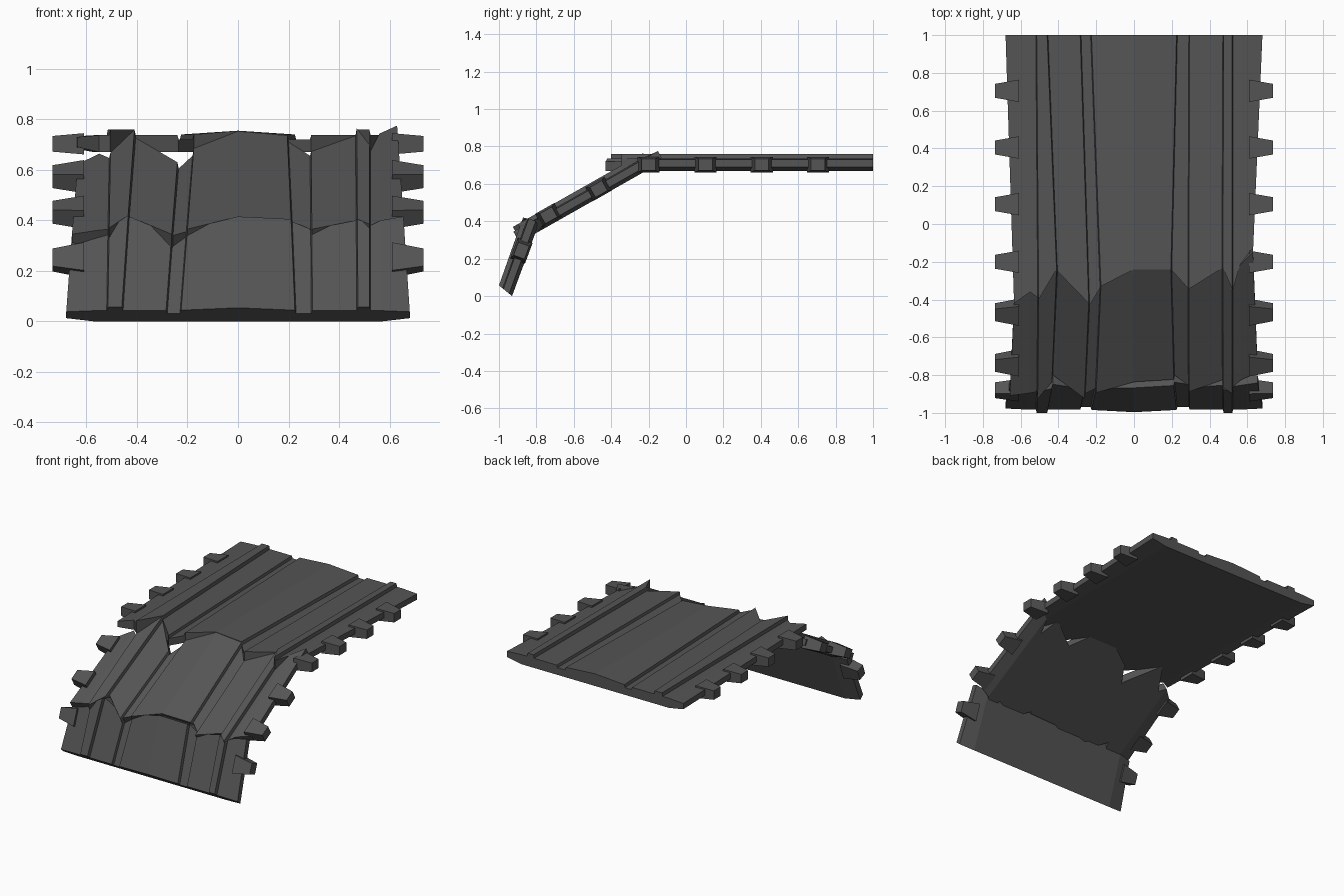
import bpy, bmesh
from mathutils import Vector as V

if "Cube" in bpy.data.objects:
    bpy.data.objects.remove(bpy.data.objects["Cube"])

mat = bpy.data.materials.new("dark_grey")
mat.diffuse_color = (0.09, 0.09, 0.09, 1)
mat.use_nodes = True
mat.node_tree.nodes["Principled BSDF"].inputs["Base Color"].default_value = mat.diffuse_color

# Cross-section stations: x at outer ends, x at upper joint, height, ragged upper-joint y, ragged lower-joint z
COLS = [
    (-.68, -.635, .06, -.42, .345), (-.57, -.55, .067, -.36, .36),
    (-.52, -.51, .067, -.39, .365), (-.515, -.505, .09, -.40, .37),
    (-.46, -.41, .09, -.24, .42), (-.455, -.405, .067, -.25, .415),
    (-.285, -.24, .067, -.42, .345), (-.28, -.235, .05, -.43, .34),
    (-.23, -.18, .05, -.34, .355), (-.225, -.175, .07, -.33, .365),
    (0, 0, .085, -.24, .415),
    (.225, .195, .07, -.24, .405), (.23, .20, .05, -.245, .395),
    (.29, .285, .05, -.34, .365), (.295, .29, .067, -.345, .365),
    (.47, .465, .067, -.235, .40), (.475, .47, .09, -.23, .405),
    (.52, .52, .09, -.345, .385), (.525, .525, .067, -.345, .38),
    (.57, .56, .067, -.22, .40), (.68, .63, .06, -.15, .415)]

# Each section plane in (y, z): underside point, run direction, outward normal
TOP = V((0, .67)), V((-1, 0)), V((0, 1))
MID = V((-.203, .676)), V((-.87, -.493)), V((-.493, .87))
LOW = V((-.93, 0)), V((-.346, -.938)), V((-.938, .346))


def finish(bm, name):
    bmesh.ops.recalc_face_normals(bm, faces=bm.faces)
    me = bpy.data.meshes.new(name)
    bm.to_mesh(me)
    bm.free()
    me.materials.append(mat)
    ob = bpy.data.objects.new(name, me)
    bpy.context.collection.objects.link(ob)


def cut(plane, axis, value, top, h):
    """Point of a section at height h, where its top surface reaches a y or z value."""
    p, d, n = plane
    s = (value - p[axis] - n[axis] * top) / d[axis]
    return p + d * s + n * h


def slab(name, start, end):
    bm = bmesh.new()
    rings = []
    for i, c in enumerate(COLS):
        bottom = .02 if i in (0, len(COLS) - 1) else 0
        ring = []
        for fn, h in ((start, bottom), (start, c[2]), (end, c[2]), (end, bottom)):
            blend, p = fn(c, h)
            ring.append(bm.verts.new((c[0] + (c[1] - c[0]) * blend, *p)))
        rings.append(ring)
    for a, b in zip(rings, rings[1:]):
        for k in range(4):
            bm.faces.new((a[k], a[(k + 1) % 4], b[(k + 1) % 4], b[k]))
    bm.faces.new(rings[0])
    bm.faces.new(rings[-1])
    finish(bm, name)


# Three ribbed plates with ragged joints
slab("top_plate", lambda c, h: (0, cut(TOP, 0, 1, c[2], h)),
     lambda c, h: (1, cut(TOP, 0, c[3], c[2], h)))
slab("middle_plate", lambda c, h: (1, cut(MID, 0, c[3], c[2], h)),
     lambda c, h: (.5, cut(MID, 1, c[4], c[2], h)))
slab("lower_plate", lambda c, h: (.5, cut(LOW, 1, c[4], c[2], h)),
     lambda c, h: (0, V((-.93, 0)) + V((-.07, .057)) * (h / .09)))


# Tapered side lugs
def lug(name, plane, centre, side):
    d, n = plane[1:]
    bm = bmesh.new()
    rings = []
    for x, w, t in ((.61, .059, .042), (.735, .037, .031)):
        rings.append([bm.verts.new((side * x, *(V(centre) + d * w * a + n * t * b)))
                      for a, b in ((-1, -1), (1, -1), (1, 1), (-1, 1))])
    a, b = rings
    for k in range(4):
        bm.faces.new((a[k], a[(k + 1) % 4], b[(k + 1) % 4], b[k]))
    bm.faces.new(a)
    bm.faces.new(b)
    finish(bm, name)


LUGS = [(TOP, (y, .703)) for y in (.705, .405, .105, -.2)]
LUGS += [(MID, (-.467, .573)), (MID, (-.735, .432)), (LOW, (-.88, .243))]
for plane, centre in LUGS:
    for side in (-1, 1):
        lug("side_lug", plane, centre, side)
